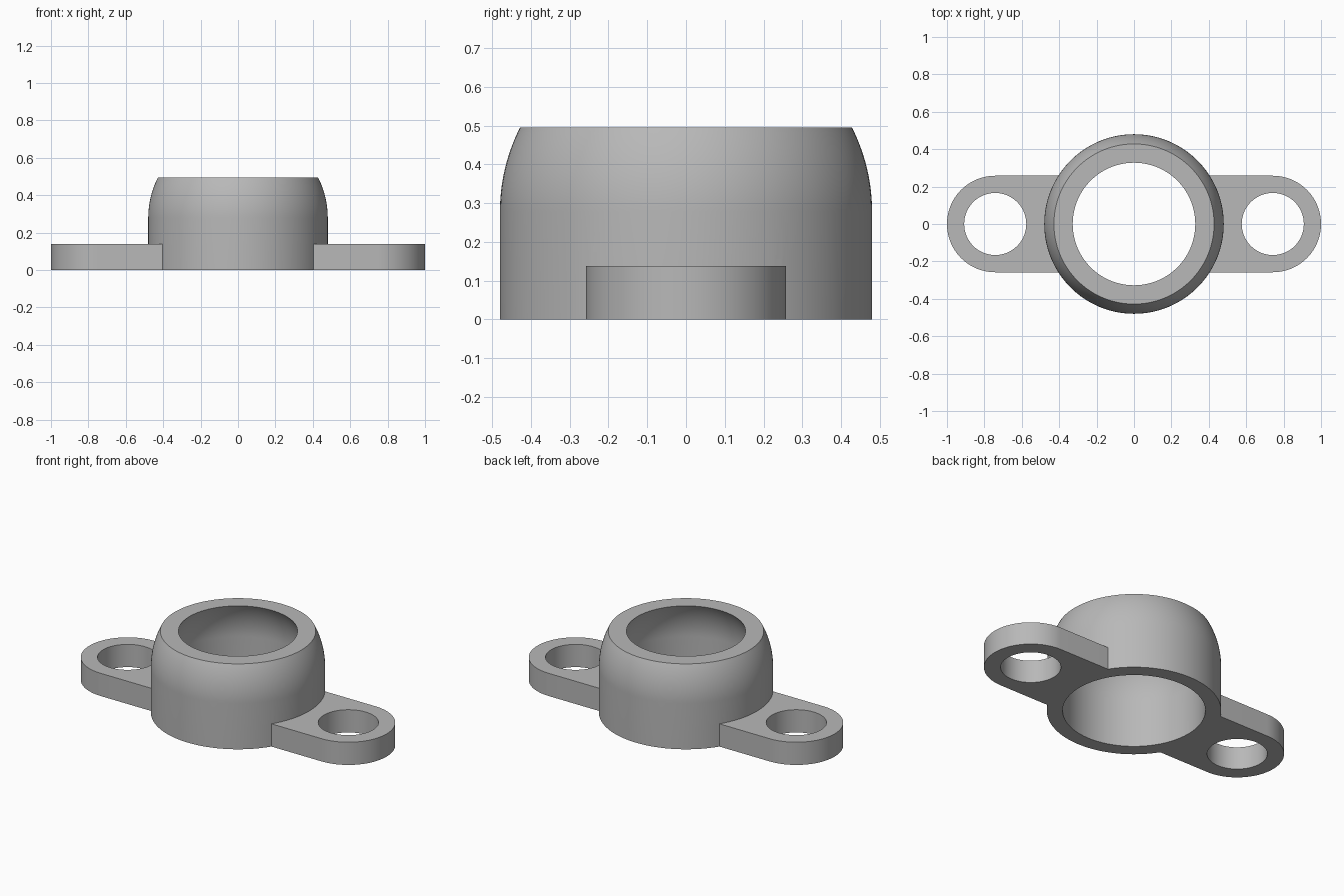
import bpy, bmesh
from math import cos, sin, pi, asin, sqrt, radians

cube = bpy.data.objects.get("Cube")
if cube:
    bpy.data.objects.remove(cube, do_unlink=True)

OUTER, BORE, SHOULDER, TOP = 0.48, 0.393, 0.278, 0.495
LUG_X, LUG_R, HOLE_R, LUG_H = 0.742, 0.258, 0.166, 0.138

grey = bpy.data.materials.new("plain grey")
grey.use_nodes = True
grey.diffuse_color = (0.48, 0.48, 0.48, 1)
grey.node_tree.nodes["Principled BSDF"].inputs["Base Color"].default_value = grey.diffuse_color


def make_object(name, bm):
    bmesh.ops.recalc_face_normals(bm, faces=bm.faces)
    mesh = bpy.data.meshes.new(name)
    bm.to_mesh(mesh)
    bm.free()
    mesh.materials.append(grey)
    obj = bpy.data.objects.new(name, mesh)
    bpy.context.collection.objects.link(obj)
    return obj


def dome_wall(radius, steps=14):
    """Straight wall, then a spherical arc up to the flat top."""
    end = asin((TOP - SHOULDER) / radius)
    arc = [end * i / steps for i in range(steps + 1)]
    return [(radius, 0)] + [(radius * cos(a), SHOULDER + radius * sin(a)) for a in arc]


def make_housing():
    bm = bmesh.new()
    profile = dome_wall(OUTER) + dome_wall(BORE)[::-1]
    verts = [bm.verts.new((r, 0, z)) for r, z in profile]
    edges = [bm.edges.new((v, verts[i - 1])) for i, v in enumerate(verts)]
    bmesh.ops.spin(bm, geom=verts + edges, cent=(0, 0, 0), axis=(0, 0, 1),
                   angle=2 * pi, steps=128)
    bmesh.ops.remove_doubles(bm, verts=bm.verts, dist=1e-4)
    return make_object("bearing_housing", bm)


def add_loop(bm, points):
    verts = [bm.verts.new((x, y, 0)) for x, y in points]
    return [bm.edges.new((v, verts[i - 1])) for i, v in enumerate(verts)]


def make_lug(name, side):
    """Round-ended plate with a bolt hole; its square end stays within the wall."""
    bm = bmesh.new()
    root = sqrt(OUTER ** 2 - LUG_R ** 2) - 0.004
    half = [-pi / 2 + pi * i / 48 for i in range(49)]
    outline = [(side * (LUG_X + LUG_R * cos(a)), LUG_R * sin(a)) for a in half]
    outline += [(side * root, LUG_R), (side * root, -LUG_R)]
    full = [2 * pi * i / 64 for i in range(64)]
    hole = [(side * (LUG_X + HOLE_R * cos(a)), HOLE_R * sin(a)) for a in full]
    edges = add_loop(bm, outline) + add_loop(bm, hole)
    bmesh.ops.triangle_fill(bm, use_beauty=True, use_dissolve=False, edges=edges)
    result = bmesh.ops.extrude_face_region(bm, geom=bm.faces[:], use_keep_orig=True)
    top = [g for g in result["geom"] if isinstance(g, bmesh.types.BMVert)]
    bmesh.ops.translate(bm, verts=top, vec=(0, 0, LUG_H))
    return make_object(name, bm)


# Domed ring with a bolt lug fused on each side
housing = make_housing()
bpy.context.view_layer.objects.active = housing
housing.select_set(True)
for name, side in (("left_lug", 1), ("right_lug", -1)):
    lug = make_lug(name, side)
    union = housing.modifiers.new(name, "BOOLEAN")
    union.operation = "UNION"
    union.solver = "EXACT"
    union.object = lug
    bpy.ops.object.modifier_apply(modifier=union.name)
    bpy.data.objects.remove(lug, do_unlink=True)

bpy.ops.object.shade_smooth_by_angle(angle=radians(20))
